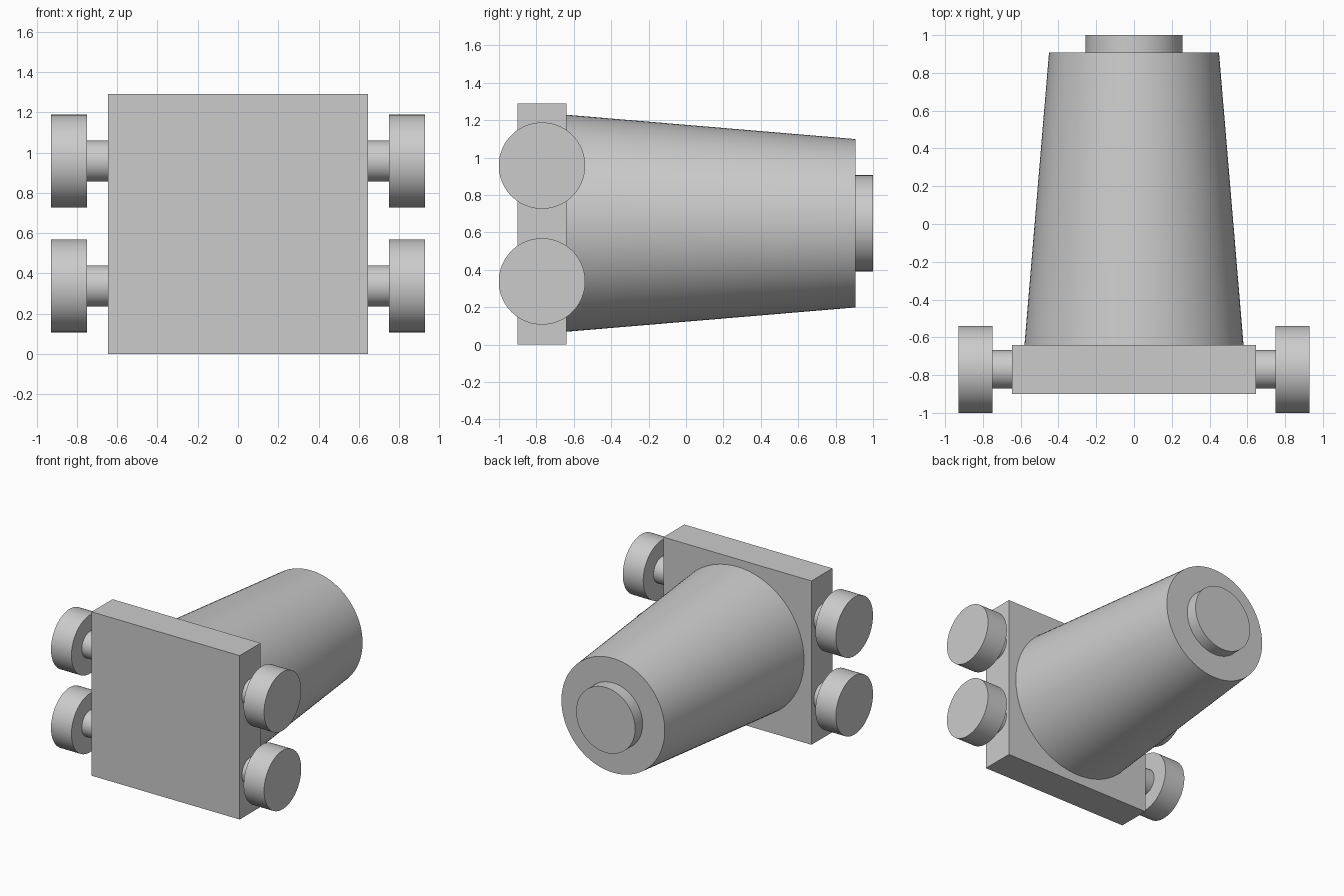
import bpy
from math import radians
from mathutils import Matrix

cube = bpy.data.objects.get("Cube")
if cube:
    bpy.data.objects.remove(cube, do_unlink=True)

GREY = (0.6, 0.6, 0.6, 1.0)
grey = bpy.data.materials.new("plain_grey")
grey.use_nodes = True
grey.diffuse_color = GREY
grey.node_tree.nodes["Principled BSDF"].inputs["Base Color"].default_value = GREY

MID_Z = 0.645
WHEEL_Y = -0.77


def round_part(name, axis, start, end, r_start, r_end, across, z, sides=96):
    """Cylinder or cone frustum running along x or y from start to end."""
    mid = (start + end) / 2
    along_x = axis == "X"
    rot = (0, radians(90), 0) if along_x else (radians(-90), 0, 0)
    loc = (mid, across, z) if along_x else (across, mid, z)
    bpy.ops.mesh.primitive_cone_add(vertices=sides, radius1=r_start, radius2=r_end,
                                    depth=end - start, location=loc, rotation=rot)
    obj = bpy.context.object
    obj.name = name
    obj.data.materials.append(grey)
    bpy.ops.object.shade_smooth_by_angle(angle=radians(30))
    return obj


# Square base plate
bpy.ops.mesh.primitive_cube_add(size=1, location=(0, WHEEL_Y, MID_Z))
plate = bpy.context.object
plate.name = "base_plate"
plate.data.transform(Matrix.Diagonal((1.29, 0.26, 1.29, 1)))
plate.data.materials.append(grey)

# Tapered body and end disc
round_part("tapered_body", "Y", -0.64, 0.907, 0.58, 0.45, 0, 0.649)
round_part("end_disc", "Y", 0.907, 1.0, 0.257, 0.257, 0, 0.649)

# Two wheels on short axles at each side
for side, s in (("left", 1), ("right", -1)):
    for level, z in (("upper", 0.957), ("lower", 0.338)):
        for part, inner, outer, r in (("axle", 0.645, 0.75, 0.102),
                                      ("wheel", 0.75, 0.928, 0.231)):
            a, b = sorted((s * inner, s * outer))
            round_part(f"{side}_{level}_{part}", "X", a, b, r, r, WHEEL_Y, z)
